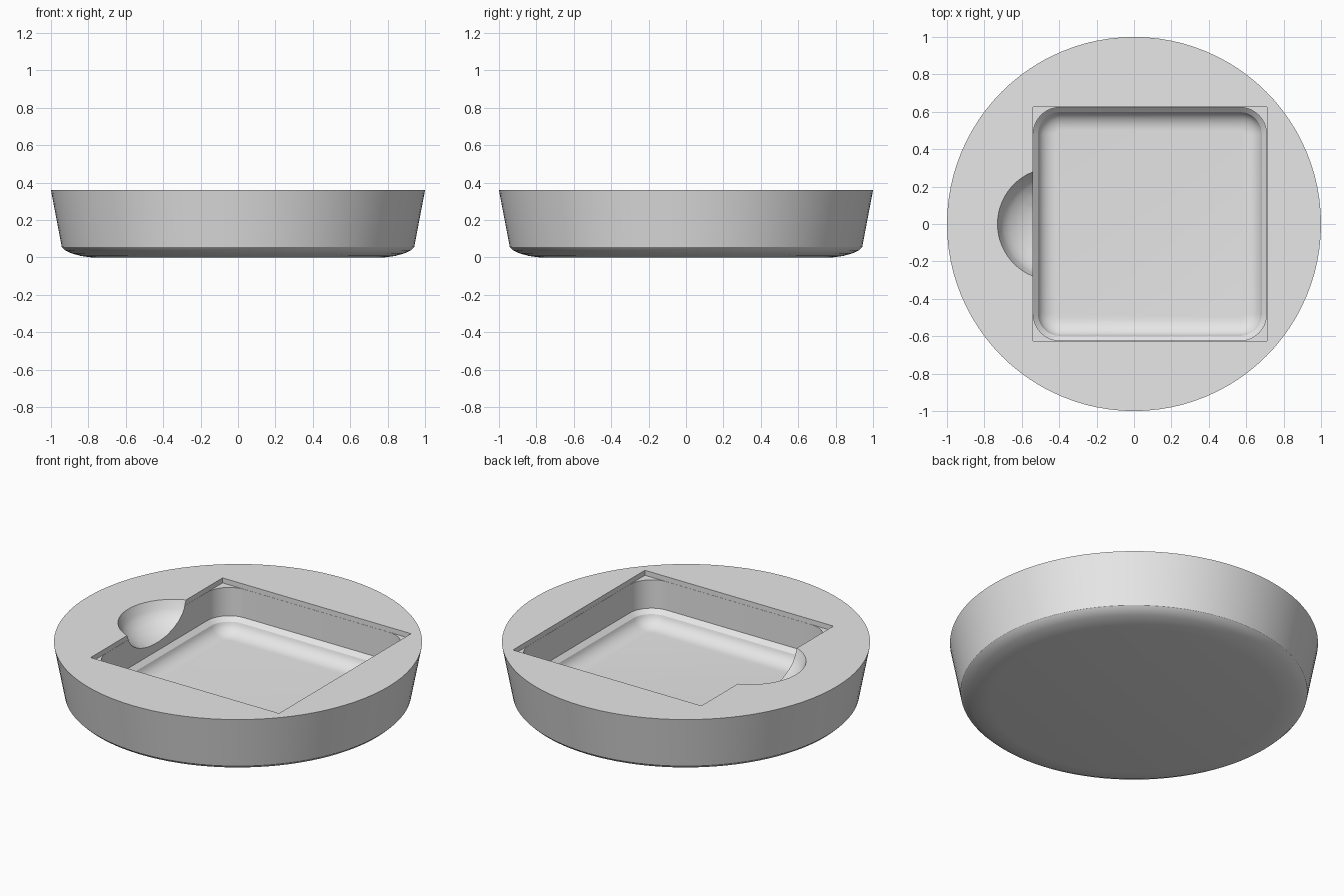
import bpy
import bmesh
from math import cos, sin, pi, radians

TOP = 0.36
POCKET_X = 0.085          # pocket sits off centre, beside the scoop
HALF = 0.625

cube = bpy.data.objects.get("Cube")
if cube:
    bpy.data.objects.remove(cube, do_unlink=True)

grey = bpy.data.materials.new("plain grey")
grey.use_nodes = True
colour = (0.8, 0.8, 0.8, 1)
grey.diffuse_color = colour
grey.node_tree.nodes["Principled BSDF"].inputs["Base Color"].default_value = colour


def loft(name, rings):
    """Closed solid through rings of equal point count, listed from bottom to top."""
    bm = bmesh.new()
    loops = [[bm.verts.new(p) for p in ring] for ring in rings]
    n = len(loops[0])
    for low, high in zip(loops, loops[1:]):
        for i in range(n):
            j = (i + 1) % n
            bm.faces.new((low[i], low[j], high[j], high[i]))
    bm.faces.new(loops[0][::-1])
    bm.faces.new(loops[-1])
    bmesh.ops.recalc_face_normals(bm, faces=bm.faces)
    mesh = bpy.data.meshes.new(name)
    bm.to_mesh(mesh)
    bm.free()
    obj = bpy.data.objects.new(name, mesh)
    mesh.materials.append(grey)
    bpy.context.scene.collection.objects.link(obj)
    return obj


def circle(r, z, cx=0, n=96):
    return [(cx + r * cos(2 * pi * i / n), r * sin(2 * pi * i / n), z) for i in range(n)]


def rounded_square(half, radius, z, steps=10):
    pts = []
    for q in range(4):
        mid = (q + 0.5) * pi / 2
        cx = (half - radius) * (1 if cos(mid) > 0 else -1)
        cy = (half - radius) * (1 if sin(mid) > 0 else -1)
        for k in range(steps + 1):
            a = (q + k / steps) * pi / 2
            pts.append((POCKET_X + cx + radius * cos(a), cy + radius * sin(a), z))
    return pts


# Round tapered body with a softened bottom edge
body_profile = [(0.78, 0), (0.84, 0.008), (0.89, 0.022), (0.925, 0.038),
                (0.942, 0.055), (1, TOP)]
body = loft("dish_body", [circle(r, z) for r, z in body_profile])

# Shallow square recess for a lid
square = [(-HALF, -HALF), (HALF, -HALF), (HALF, HALF), (-HALF, HALF)]
recess = loft("recess_cutter", [[(POCKET_X + x, y, z) for x, y in square]
                                for z in (TOP - 0.03, TOP + 0.1)])

# Deep pocket with rounded corners and a curved floor edge
floor_z, fillet_w, fillet_h = 0.07, 0.1, 0.08
pocket_rings = []
for k in range(9):
    a = k / 8 * radians(80)
    inset = 0.025 + fillet_w * (1 - sin(a))
    pocket_rings.append((inset, floor_z + fillet_h * (1 - cos(a))))
pocket_rings += [(0.001, 0.16), (0.001, TOP + 0.05)]
pocket = loft("pocket_cutter", [rounded_square(HALF - i, 0.145 - i, z)
                                for i, z in pocket_rings])

# Round finger scoop breaking into the pocket wall
scoop_profile = [(0.02, 0.2), (0.08, 0.204), (0.14, 0.217), (0.19, 0.235),
                 (0.235, 0.261), (0.265, 0.288), (0.282, 0.315),
                 (0.3, TOP), (0.3, TOP + 0.07)]
scoop = loft("scoop_cutter", [circle(r, z, -0.43, 64) for r, z in scoop_profile])

# Carve the body and bake the result
for cutter in (recess, pocket, scoop):
    cutter.hide_render = True
    mod = body.modifiers.new(cutter.name, "BOOLEAN")
    mod.operation = "DIFFERENCE"
    mod.solver = "EXACT"
    mod.object = cutter
bpy.context.view_layer.update()
carved = bpy.data.meshes.new_from_object(
    body.evaluated_get(bpy.context.evaluated_depsgraph_get()))
body.modifiers.clear()
body.data = carved
for cutter in (recess, pocket, scoop):
    bpy.data.objects.remove(cutter, do_unlink=True)

# Smooth curves, crisp rims
for poly in carved.polygons:
    poly.use_smooth = True
carved.set_sharp_from_angle(angle=radians(28))
